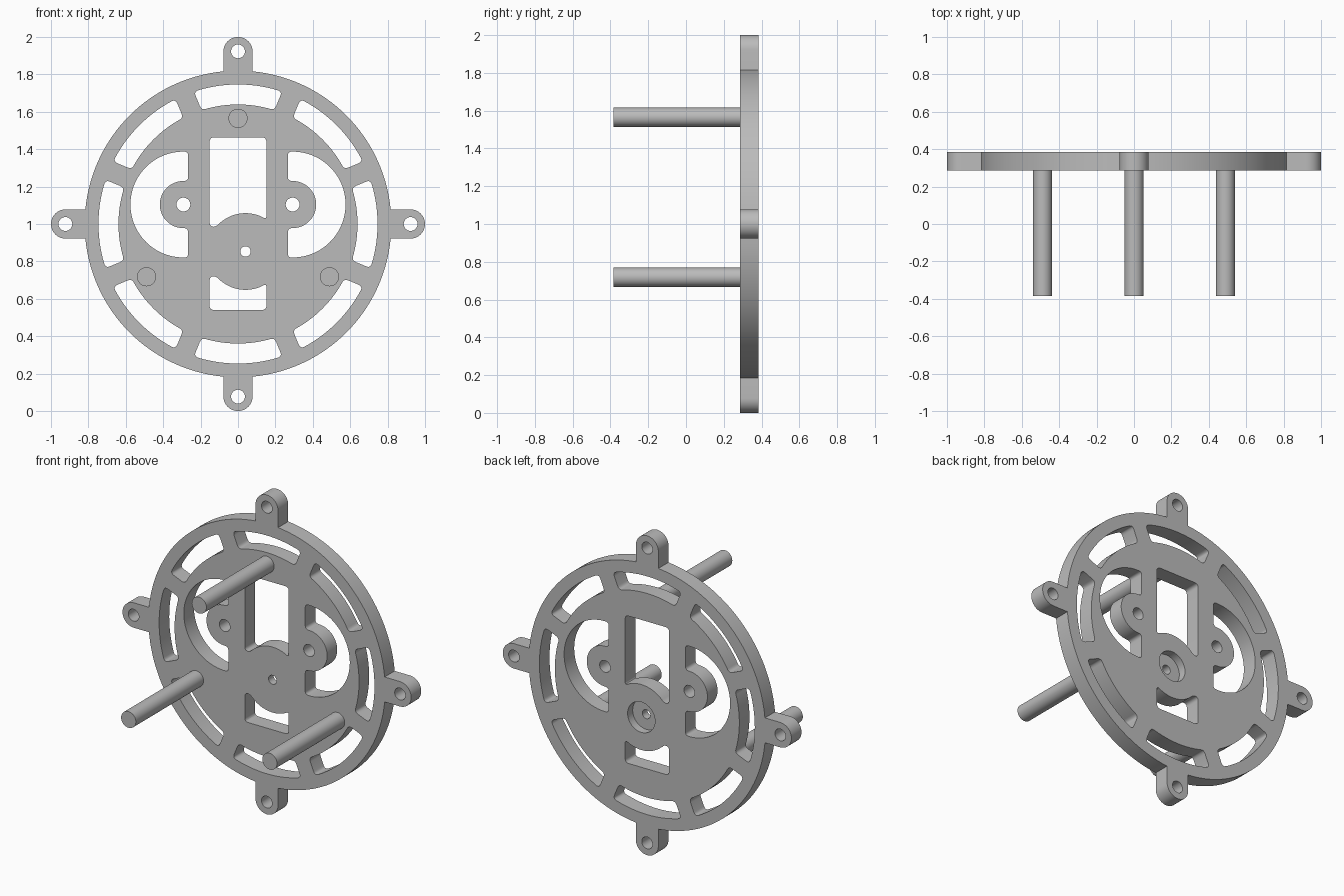
import bpy, bmesh
from math import sin, cos, asin, radians, pi
from mathutils import Vector, Matrix

cube = bpy.data.objects.get("Cube")
if cube:
    bpy.data.objects.remove(cube, do_unlink=True)

grey = bpy.data.materials.new("plain_grey")
GREY = (0.5, 0.5, 0.5, 1)
grey.use_nodes = True
grey.diffuse_color = GREY
grey.node_tree.nodes["Principled BSDF"].inputs["Base Color"].default_value = GREY

FRONT, BACK = 0.285, 0.385      # plate faces along y
MID = (FRONT + BACK) / 2


def arc(cx, cz, r, a0, a1, n=24):
    """Points on a circle from angle a0 to a1, in radians."""
    steps = [a0 + (a1 - a0) * i / n for i in range(n + 1)]
    return [(cx + r * cos(a), cz + r * sin(a), 0) for a in steps]


def circle(cx, cz, r, n=40):
    return arc(cx, cz, r, 0, 2 * pi, n)[:-1]


def rounded(points):
    """Round each (x, z, trim) corner that has a trim length."""
    out = []
    for i, (x, z, f) in enumerate(points):
        p = Vector((x, z))
        if not f:
            out.append(p)
            continue
        a = Vector(points[i - 1][:2]) - p
        b = Vector(points[(i + 1) % len(points)][:2]) - p
        a = p + a.normalized() * min(f, a.length * 0.98)
        b = p + b.normalized() * min(f, b.length * 0.98)
        for k in range(7):
            t = k / 6
            out.append(a * (1 - t) ** 2 + p * 2 * t * (1 - t) + b * t * t)
    return out


def turned(points, angle):
    """Rotate a loop about the plate centre."""
    c, s = cos(angle), sin(angle)
    return [(x * c - z * s, x * s + z * c, f) for x, z, f in points]


def outline():
    """Disc with four round-ended lugs."""
    disc_r, lug_r, reach = 0.82, 0.078, 0.922
    gap = asin(lug_r / disc_r)
    quarter = arc(reach, 0, lug_r, -pi / 2, pi / 2, 20)
    quarter += arc(0, 0, disc_r, gap, pi / 2 - gap, 32)
    return [p for k in range(4) for p in turned(quarter, k * pi / 2)]


def rim_slot(inner=0.639, outer=0.746, bar=0.053, f=0.025):
    """Curved slot between two straight spokes, centred on +x."""
    def half(r):
        return pi / 8 - asin(bar / r)

    def corner(r, side):
        a = side * half(r)
        return (r * cos(a), r * sin(a), f)
    ao, ai = half(outer) - f / outer, half(inner) - f / inner
    return ([corner(outer, -1)] + arc(0, 0, outer, -ao, ao) + [corner(outer, 1)]
            + [corner(inner, 1)] + arc(0, 0, inner, ai, -ai) + [corner(inner, -1)])


HUB = (0.04, 0.853)             # off-centre hub between the two windows


def window(side, end):
    """Rectangular opening bitten by the hub disc; side +1 is above it."""
    w, f, r = 0.152, 0.025, 0.205
    step = 0.132
    bite = arc(*HUB, r, radians(133), radians(65))
    bite = [(x, z - HUB[1], 0) for x, z, _ in bite]
    pts = [(-w, end, f), (-w, step, f), (-0.118, step, 0.02)] + bite
    pts += [(w, 0.172, 0.02), (w, end, f)]
    return [(x, HUB[1] + side * z, t) for x, z, t in pts]


BOSS = (0.292, 1.104)           # screw boss inside each crescent


def crescent(side):
    """Large D-shaped opening around a screw boss."""
    flat, big, small = -0.026, 0.283, 0.126
    top = (big ** 2 - flat ** 2) ** 0.5
    a = radians(91)
    pts = [(flat, -top, 0.02)] + arc(0, 0, big, -a, a, 48) + [(flat, top, 0.02)]
    pts += [(flat, small, 0.025)] + arc(0, 0, small, pi / 2, -pi / 2, 32)
    pts += [(flat, -small, 0.025)]
    return [(side * (BOSS[0] + u), BOSS[1] + v, t) for u, v, t in pts]


def raised(points):
    """Move a loop from the plate centre to its height."""
    return [(x, z + 1, f) for x, z, f in points]


def finish(obj):
    bpy.ops.object.select_all(action='DESELECT')
    obj.select_set(True)
    bpy.context.view_layer.objects.active = obj
    bpy.ops.object.shade_smooth_by_angle(angle=radians(30))


def cylinder(name, x, z, r, y0, y1):
    """Rod along y."""
    mesh = bpy.data.meshes.new(name)
    bm = bmesh.new()
    bmesh.ops.create_cone(bm, cap_ends=True, segments=40, radius1=r, radius2=r,
                          depth=y1 - y0, matrix=Matrix.Translation((x, (y0 + y1) / 2, z))
                          @ Matrix.Rotation(pi / 2, 4, 'X'))
    bm.to_mesh(mesh)
    bm.free()
    mesh.materials.append(grey)
    obj = bpy.data.objects.new(name, mesh)
    bpy.context.collection.objects.link(obj)
    return obj


# Plate: one filled outline with all through openings
loops = [raised(outline())]
loops += [raised(turned(rim_slot(), k * pi / 4)) for k in range(8)]
loops += [raised(turned(circle(0.923, 0, 0.037), k * pi / 2)) for k in range(4)]
loops += [window(1, 0.61), window(-1, 0.313)]
for side in (-1, 1):
    loops += [crescent(side), circle(side * BOSS[0], BOSS[1], 0.037)]

curve = bpy.data.curves.new("mounting_plate", 'CURVE')
curve.dimensions = '2D'
curve.fill_mode = 'BOTH'
curve.extrude = (BACK - FRONT) / 2
for loop in loops:
    pts = rounded(loop)
    spline = curve.splines.new('POLY')
    spline.points.add(len(pts) - 1)
    for sp, p in zip(spline.points, pts):
        sp.co = (p[0], p[1], 0, 1)
    spline.use_cyclic_u = True
plate = bpy.data.objects.new("mounting_plate", curve)
bpy.context.collection.objects.link(plate)
bpy.ops.object.select_all(action='DESELECT')
plate.select_set(True)
bpy.context.view_layer.objects.active = plate
bpy.ops.object.convert(target='MESH')
plate = bpy.context.view_layer.objects.active
plate.name = "mounting_plate"

bm = bmesh.new()
bm.from_mesh(plate.data)
bmesh.ops.remove_doubles(bm, verts=bm.verts, dist=1e-5)
bm.transform(Matrix.Translation((0, MID, 0)) @ Matrix.Rotation(pi / 2, 4, 'X'))
bmesh.ops.recalc_face_normals(bm, faces=bm.faces)
bm.to_mesh(plate.data)
bm.free()
plate.data.materials.clear()
plate.data.materials.append(grey)

# Hub: small through hole with a wide recess from the back
cutters = [cylinder("hub_hole_cutter", *HUB, 0.028, FRONT - 0.1, BACK + 0.1),
           cylinder("hub_recess_cutter", *HUB, 0.095, MID, BACK + 0.1)]
for cutter in cutters:
    cutter.hide_render = True
    mod = plate.modifiers.new(cutter.name, 'BOOLEAN')
    mod.operation = 'DIFFERENCE'
    mod.solver = 'EXACT'
    mod.object = cutter
    bpy.context.view_layer.objects.active = plate
    bpy.ops.object.modifier_apply(modifier=mod.name)
    bpy.data.objects.remove(cutter, do_unlink=True)
finish(plate)

# Three standoff pins on the front
for name, x, z in (("top_pin", 0, 1.565), ("left_pin", 0.489, 0.718),
                   ("right_pin", -0.489, 0.718)):
    finish(cylinder(name, x, z, 0.051, -BACK, FRONT + 0.01))
